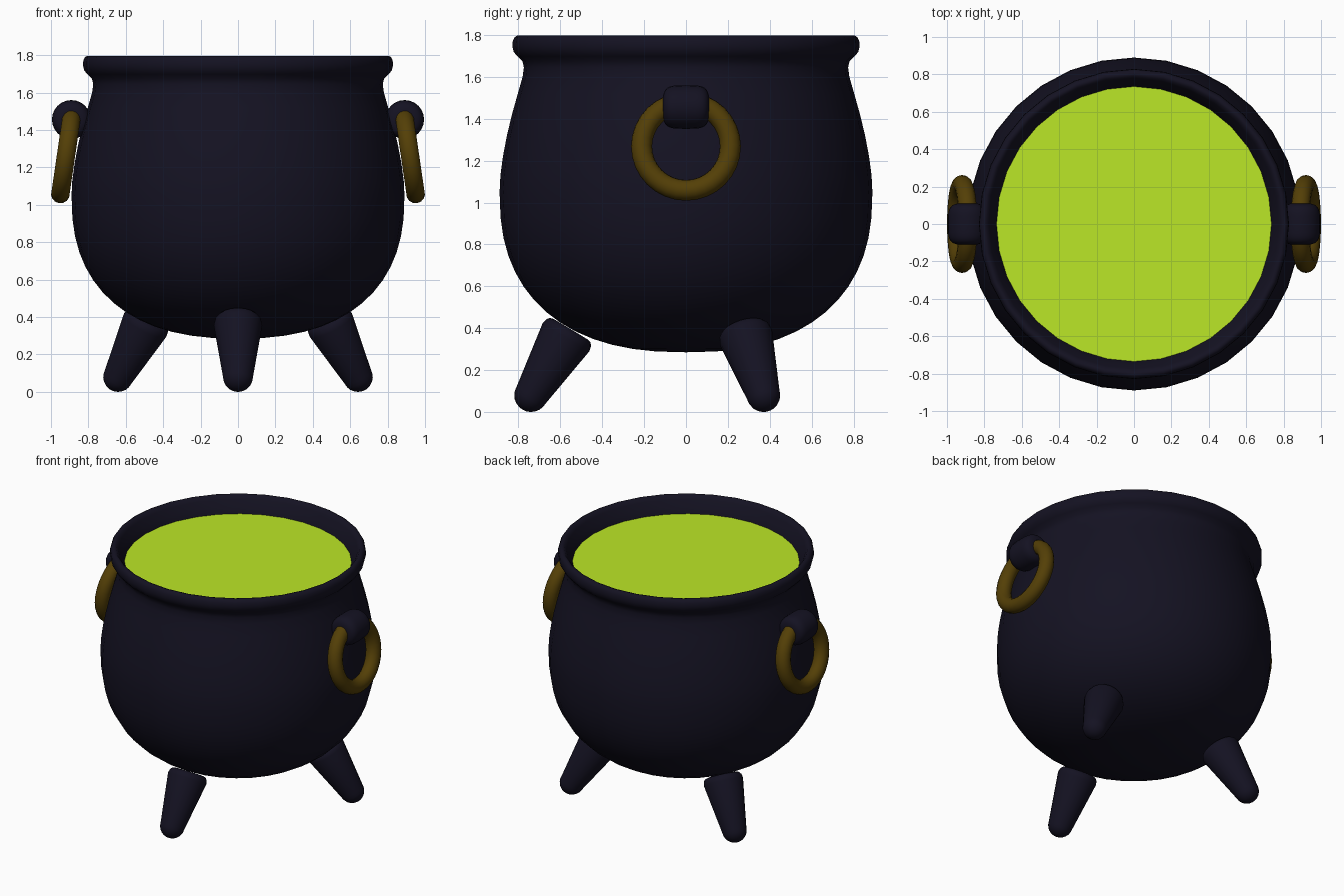
import bpy, bmesh, math
from mathutils import Vector

if "Cube" in bpy.data.objects:
    bpy.data.objects.remove(bpy.data.objects["Cube"])


def material(name, rgb):
    m = bpy.data.materials.new(name)
    m.diffuse_color = (*rgb, 1)
    m.use_nodes = True
    m.node_tree.nodes["Principled BSDF"].inputs["Base Color"].default_value = m.diffuse_color
    return m


IRON = material("iron", (0.007, 0.006, 0.016))
BRASS = material("brass", (0.088, 0.05, 0.002))
BREW = material("brew", (0.50, 0.80, 0.02))


def lathe(name, profile, segments, mat, angle=60):
    """Spin (radius, height) points round z; zero radii become poles."""
    bm = bmesh.new()
    pts = [bm.verts.new((r, 0, z)) for r, z in profile]
    edges = [bm.edges.new(p) for p in zip(pts, pts[1:])]
    bmesh.ops.spin(bm, geom=pts + edges, cent=(0, 0, 0), axis=(0, 0, 1),
                   angle=math.tau, steps=segments)
    bmesh.ops.remove_doubles(bm, verts=bm.verts, dist=1e-4)
    bmesh.ops.recalc_face_normals(bm, faces=bm.faces)
    mesh = bpy.data.meshes.new(name)
    bm.to_mesh(mesh)
    bm.free()
    ob = bpy.data.objects.new(name, mesh)
    bpy.context.collection.objects.link(ob)
    finish(ob, name, mat, angle)
    return ob


def finish(ob, name, mat, angle=60):
    ob.name = name
    ob.data.materials.append(mat)
    bpy.ops.object.select_all(action='DESELECT')
    ob.select_set(True)
    bpy.context.view_layer.objects.active = ob
    bpy.ops.object.shade_smooth_by_angle(angle=math.radians(angle))


def quarter(rx, rz, power, steps):
    """Superellipse points from the bottom pole to the widest point."""
    return [(rx * math.sin(a) ** (2 / power), -rz * abs(math.cos(a)) ** (2 / power))
            for a in (math.pi / 2 * i / steps for i in range(steps + 1))]


# Pot: full belly, pinched neck, rolled rim and inner wall
belly = [(r, z + 1.05) for r, z in quarter(0.89, 0.765, 2.4, 14)]
upper = [(0.886, 1.13), (0.874, 1.22), (0.855, 1.32), (0.831, 1.42),
         (0.803, 1.52), (0.78, 1.60), (0.774, 1.645), (0.781, 1.675),
         (0.805, 1.698), (0.822, 1.718), (0.829, 1.745), (0.827, 1.772),
         (0.818, 1.79), (0.805, 1.797), (0.79, 1.792), (0.775, 1.77),
         (0.755, 1.725), (0.735, 1.685), (0.728, 1.64)]
lathe("pot", belly + upper, 32, IRON)

# Liquid surface
lathe("liquid", [(0, 1.685), (0.736, 1.685)], 32, BREW)

# Three splayed, tapered legs with round feet
foot_r, top_r = 0.08, 0.135
for i, deg in enumerate((-90, 30, 150)):
    a = math.radians(deg)
    out = Vector((math.cos(a), math.sin(a), 0))
    foot = out * 0.74 + Vector((0, 0, foot_r))
    top = out * 0.55 + Vector((0, 0, 0.395))
    axis = top - foot
    L = axis.length
    prof = quarter(foot_r, foot_r, 2, 6)
    prof += [(top_r - 0.005, L - 0.045), (top_r - 0.01, L - 0.02),
             (top_r - 0.022, L - 0.005), (top_r - 0.04, L), (0, L)]
    leg = lathe(f"leg_{i + 1}", prof, 20, IRON)
    leg.location = foot
    leg.rotation_euler = axis.to_track_quat('Z', 'Y').to_euler()

# Rounded lug and hanging ring on each side
half = quarter(0.104, 0.111, 4, 10)
for s, side in ((1, "right"), (-1, "left")):
    lug = lathe(f"{side}_lug", half + [(r, -z) for r, z in half[-2::-1]],
                24, IRON)
    lug.location = (s * 0.891, 0, 1.456)
    lug.rotation_euler = (math.pi / 2, 0, 0)

    bpy.ops.mesh.primitive_torus_add(
        major_radius=0.212, minor_radius=0.05, major_segments=32,
        minor_segments=14, location=(s * 0.919, 0, 1.268),
        rotation=(0, math.pi / 2 - s * 0.145, 0))
    finish(bpy.context.object, f"{side}_ring", BRASS)
